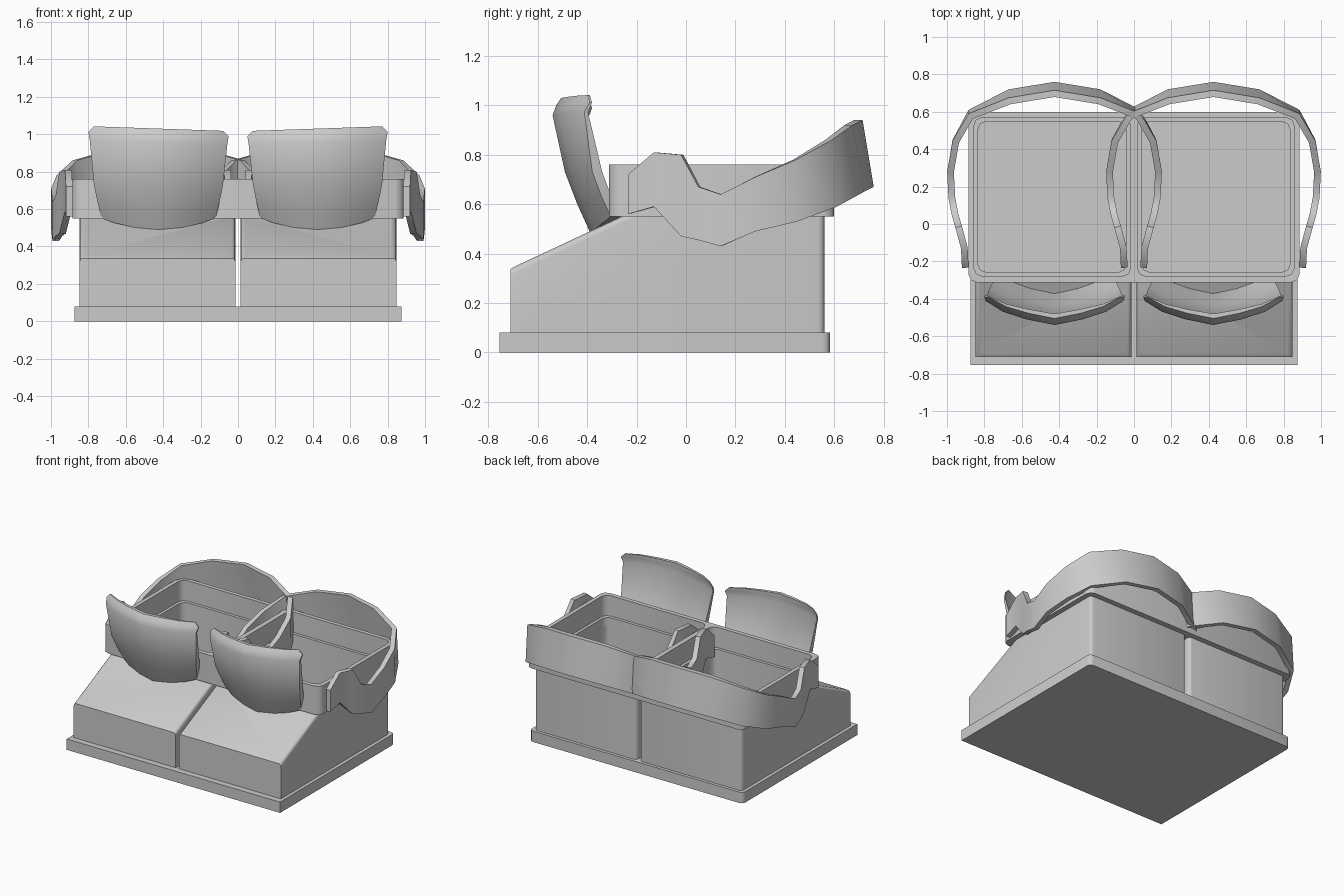
import bpy, bmesh

cube = bpy.data.objects.get("Cube")
if cube:
    bpy.data.objects.remove(cube, do_unlink=True)

grey = bpy.data.materials.new("plain grey")
grey.use_nodes = True
grey.diffuse_color = (0.6, 0.6, 0.6, 1)
grey.node_tree.nodes["Principled BSDF"].inputs["Base Color"].default_value = grey.diffuse_color


def finish(name, bm, smooth=False):
    bmesh.ops.recalc_face_normals(bm, faces=bm.faces)
    mesh = bpy.data.meshes.new(name)
    bm.to_mesh(mesh)
    bm.free()
    mesh.materials.append(grey)
    obj = bpy.data.objects.new(name, mesh)
    bpy.context.collection.objects.link(obj)
    if smooth:
        shade(obj)
    return obj


def shade(obj):
    bpy.ops.object.select_all(action='DESELECT')
    obj.select_set(True)
    bpy.context.view_layer.objects.active = obj
    bpy.ops.object.shade_smooth_by_angle(angle=0.8)


def bevel(bm, rule, width, segments):
    edges = [e for e in bm.edges if rule(e.verts[0].co, e.verts[1].co)]
    bmesh.ops.bevel(bm, geom=edges, offset=width, segments=segments,
                    profile=0.5, affect='EDGES')


def prism(x0, x1, profile):
    """Extrude a (y, z) outline from x0 to x1."""
    bm = bmesh.new()
    face = bm.faces.new([bm.verts.new((x0, y, z)) for y, z in profile])
    out = bmesh.ops.extrude_face_region(bm, geom=[face])
    moved = [v for v in out["geom"] if isinstance(v, bmesh.types.BMVert)]
    bmesh.ops.translate(bm, verts=moved, vec=(x1 - x0, 0, 0))
    return bm


def block(x0, x1, y0, y1, z0, z1):
    return prism(x0, x1, [(y0, z0), (y1, z0), (y1, z1), (y0, z1)])


def upright(a, b):
    return abs(a.z - b.z) > 0.05 and abs(a.y - b.y) < 0.01


def cut(obj, bm):
    cutter = finish("pocket_cutter", bm)
    cutter.hide_render = True
    mod = obj.modifiers.new("pocket", 'BOOLEAN')
    mod.operation, mod.solver, mod.object = 'DIFFERENCE', 'EXACT', cutter
    bpy.context.view_layer.objects.active = obj
    bpy.ops.object.modifier_apply(modifier=mod.name)
    bpy.data.objects.remove(cutter, do_unlink=True)


def pocket(side, inner, outer, y0, y1, z0, z1):
    bm = block(side * inner, side * outer, y0, y1, z0, z1)
    bevel(bm, upright, 0.045, 2)
    return bm


def skin(rings):
    """Bridge matching closed rings of points into a capped solid."""
    bm = bmesh.new()
    rows = [[bm.verts.new(p) for p in ring] for ring in rings]
    n = len(rows[0])
    for a, b in zip(rows, rows[1:]):
        for i in range(n):
            bm.faces.new((a[i], a[(i + 1) % n], b[(i + 1) % n], b[i]))
    bm.faces.new(rows[0])
    bm.faces.new(rows[-1])
    return bm


# Base plate with rounded back corners
plate = block(-0.873, 0.873, -0.755, 0.583, 0, 0.08)
bevel(plate, lambda a, b: upright(a, b) and a.y > 0, 0.03, 3)
finish("base_plate", plate, True)

# Upper tray shared by both bins
tray = block(-0.886, 0.886, -0.312, 0.6, 0.55, 0.76)
bevel(tray, upright, 0.045, 2)
tray = finish("upper_tray", tray)

# Half outline of the band: y, outward offset, low z, high z, lean of top edge
BAND = [(-0.235, 0.495, 0.56, 0.72, 0), (-0.13, 0.5, 0.59, 0.81, 0),
        (-0.02, 0.53, 0.47, 0.8, 0), (0.05, 0.55, 0.455, 0.67, 0),
        (0.14, 0.567, 0.43, 0.64, 0), (0.28, 0.574, 0.49, 0.71, 0),
        (0.45, 0.545, 0.53, 0.78, 0.005), (0.61, 0.46, 0.59, 0.86, 0.02),
        (0.72, 0.245, 0.65, 0.92, 0.045), (0.76, 0, 0.67, 0.94, 0.045)]

# Panel rows: z, front y, middle thickness, edge thickness, half width
PANEL = [(0.49, -0.39, 0.02, 0.04, 0.305), (0.6, -0.44, 0.04, 0.04, 0.325),
         (0.73, -0.49, 0.05, 0.04, 0.345), (0.96, -0.54, 0.055, 0.015, 0.368),
         (1.0, -0.525, 0.045, 0.01, 0.375), (1.03, -0.505, 0.025, 0.005, 0.345)]
COLUMNS = (-1, -0.75, -0.4, 0, 0.4, 0.75, 1)

for side, label in ((1, "left"), (-1, "right")):
    mid = 0.425 * side

    # Bin body with sloping front
    body = prism(side * 0.013, side * 0.848,
                 [(-0.71, 0.07), (0.56, 0.07), (0.56, 0.56),
                  (-0.24, 0.56), (-0.71, 0.34)])
    bevel(body, lambda a, b: (upright(a, b) and a.y > 0)
          or (abs(a.x - b.x) < 0.01 and abs(a.y - b.y) > 0.3
              and abs(a.z - b.z) > 0.1), 0.025, 3)
    bevel(body, lambda a, b: abs(a.x - b.x) > 0.5 and a.z > 0.3
          and a.y < -0.6, 0.02, 2)
    body = finish(label + "_bin_body", body)

    # Tray recess with a narrow ledge, and the deep bin opening below it
    cut(tray, pocket(side, 0.018, 0.856, -0.28, 0.57, 0.61, 0.9))
    cut(tray, pocket(side, 0.04, 0.835, -0.258, 0.548, 0.4, 0.7))
    cut(body, pocket(side, 0.04, 0.835, -0.258, 0.548, 0.08, 0.7))
    shade(body)

    # Wavy band looping around the bin
    path = [(-u, y, lo, hi, t) for y, u, lo, hi, t in BAND]
    path += [(-p[0],) + p[1:] for p in reversed(path[:-1])]
    rings = []
    for i, (u, y, lo, hi, lean) in enumerate(path):
        before, after = path[max(i - 1, 0)], path[min(i + 1, len(path) - 1)]
        dx, dy = after[0] - before[0], after[1] - before[1]
        length = (dx * dx + dy * dy) ** 0.5
        nx, ny = 0.036 * dy / length, -0.036 * dx / length
        x = mid + u
        rings.append([(x, y, lo), (x, y - lean, hi),
                      (x + nx, y - lean + ny, hi), (x + nx, y + ny, lo)])
    finish(label + "_band", skin(rings), True)

    # Curved upright panel leaning forward, thinning toward its upper edges
    rings = []
    for z, y, thick, edge, half in PANEL:
        drop = max(0, 0.73 - z) / 0.24
        front, back = [], []
        for c in COLUMNS:
            u = abs(c * half)
            bow = 0.19 * u + 3.2 * u ** 4
            rise = 0.06 * drop * c * c + (0.012 * c * side if z > 0.9 else 0)
            depth = thick + (edge - thick) * c * c
            front.append((mid + c * half, y + bow, z + rise))
            back.append((mid + c * half, y + bow + depth, z + rise))
        rings.append(front + back[::-1])
    finish(label + "_front_panel", skin(rings), True)

shade(tray)
